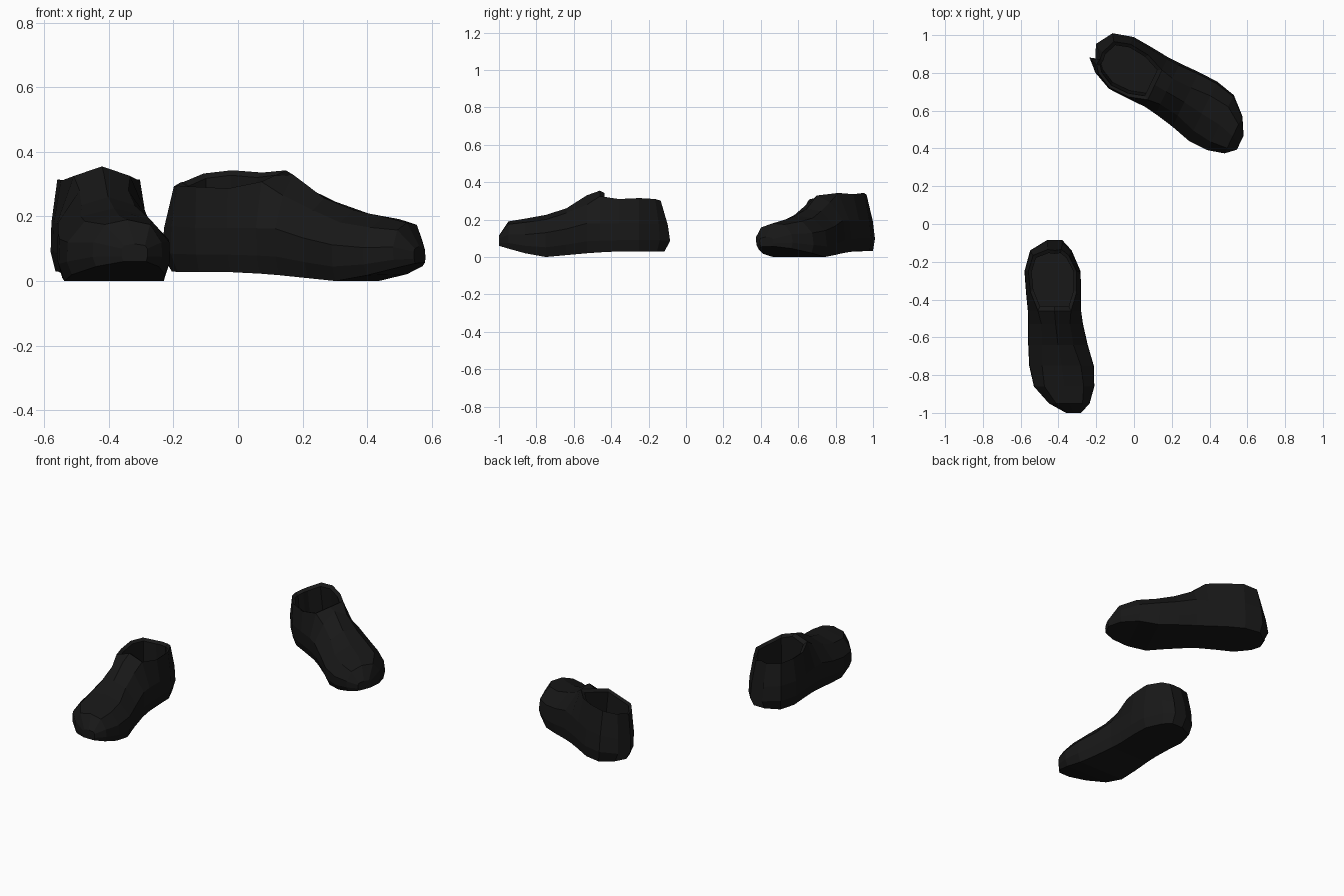
import bpy, bmesh, math
from mathutils import Matrix, Vector

if "Cube" in bpy.data.objects:
    bpy.data.objects.remove(bpy.data.objects["Cube"])

black = bpy.data.materials.new("black_leather")
black.diffuse_color = (0.009, 0.009, 0.009, 1)
black.use_nodes = True
black.node_tree.nodes["Principled BSDF"].inputs["Base Color"].default_value = black.diffuse_color

# Cross-sections from heel to toe:
# y, left x, right x, sole z, side z, upper z, ridge z, upper width factor, heel lean
STATIONS = [
    (-.085, -.46, -.38, .03, .17, .30, .305, .90, 1),
    (-.14, -.55, -.33, .03, .18, .31, .31, .85, .5),
    (-.25, -.58, -.283, .03, .18, .315, .31, .86, 0),
    (-.36, -.572, -.28, .03, .18, .31, .31, .84, 0),
    (-.46, -.562, -.28, .025, .18, .325, .355, .62, 0),
    (-.53, -.56, -.27, .02, .18, .28, .33, .52, 0),
    (-.64, -.56, -.245, .01, .15, .235, .26, .52, 0),
    (-.75, -.555, -.213, 0, .13, .20, .225, .60, 0),
    (-.86, -.53, -.21, .02, .12, .185, .205, .65, 0),
    (-.95, -.45, -.235, .045, .12, .175, .19, .65, 0),
    (-1.0, -.36, -.28, .06, .10, .11, .115, .80, 0),
]
COLLAR = 4                      # collar opening runs from station 0 to this one
HEEL = Vector((-.42, -.085, 0))


def section(bm, y, xl, xr, zb, zh, zt, zc, ft, lean):
    cx, hw = (xl + xr) / 2, (xr - xl) / 2
    half = [(.90, zb, -.03), (1, zb + .4 * (zh - zb), 0), (.985, zh, -.012), (ft, zt, -.05)]
    pts = [(-f, z, d) for f, z, d in half] + [(0, zc, -.055)]
    pts += [(f, z, d) for f, z, d in reversed(half)]
    return [bm.verts.new((cx + f * hw, y + d * lean, z)) for f, z, d in pts]


def make_shoe(name, matrix, lean_in=0, tilt=0, tongue_drop=0):
    bm = bmesh.new()
    rings = [section(bm, *s) for s in STATIONS]
    rings[COLLAR][4].co.z -= tongue_drop
    # shell, leaving the collar open
    for i, (a, b) in enumerate(zip(rings, rings[1:])):
        for j in range(9):
            if i < COLLAR and j in (3, 4):
                continue
            k = (j + 1) % 9
            bm.faces.new((a[j], a[k], b[k], b[j]))
    bm.faces.new(rings[0])
    bm.faces.new(rings[-1])
    bmesh.ops.delete(bm, geom=[v for v in bm.verts if not v.link_faces], context='VERTS')

    # rim thickness, inner lining and insole
    loop = [e for e in bm.edges if e.is_boundary]
    for scale, floor in ((.87, None), (1.04, .09)):
        geom = bmesh.ops.extrude_edge_only(bm, edges=loop)["geom"]
        vs = [g for g in geom if isinstance(g, bmesh.types.BMVert)]
        loop = [g for g in geom if isinstance(g, bmesh.types.BMEdge)]
        mid = sum((v.co for v in vs), Vector()) / len(vs)
        for v in vs:
            v.co.x = mid.x + (v.co.x - mid.x) * scale
            v.co.y = mid.y + (v.co.y - mid.y) * scale
            v.co.z = v.co.z - .012 if floor is None else floor
    bmesh.ops.contextual_create(bm, geom=loop)

    # slump of the upper towards the inner side
    for v in bm.verts:
        v.co -= HEEL
        w = max(0, min(1, v.co.z / .3))
        v.co.z -= tilt * v.co.x * w
        v.co.x += lean_in * w
    bmesh.ops.transform(bm, matrix=matrix, verts=bm.verts)
    bmesh.ops.recalc_face_normals(bm, faces=bm.faces)
    mesh = bpy.data.meshes.new(name)
    bm.to_mesh(mesh)
    bm.free()
    mesh.materials.append(black)
    bpy.context.collection.objects.link(bpy.data.objects.new(name, mesh))


make_shoe("right_shoe", Matrix.Translation(HEEL))
make_shoe("left_shoe",
          Matrix.Translation((-.215, .925, 0)) @ Matrix.Rotation(math.radians(64.3), 4, 'Z')
          @ Matrix.Scale(-1, 4, (1, 0, 0)),
          lean_in=.03, tilt=.2, tongue_drop=.03)
